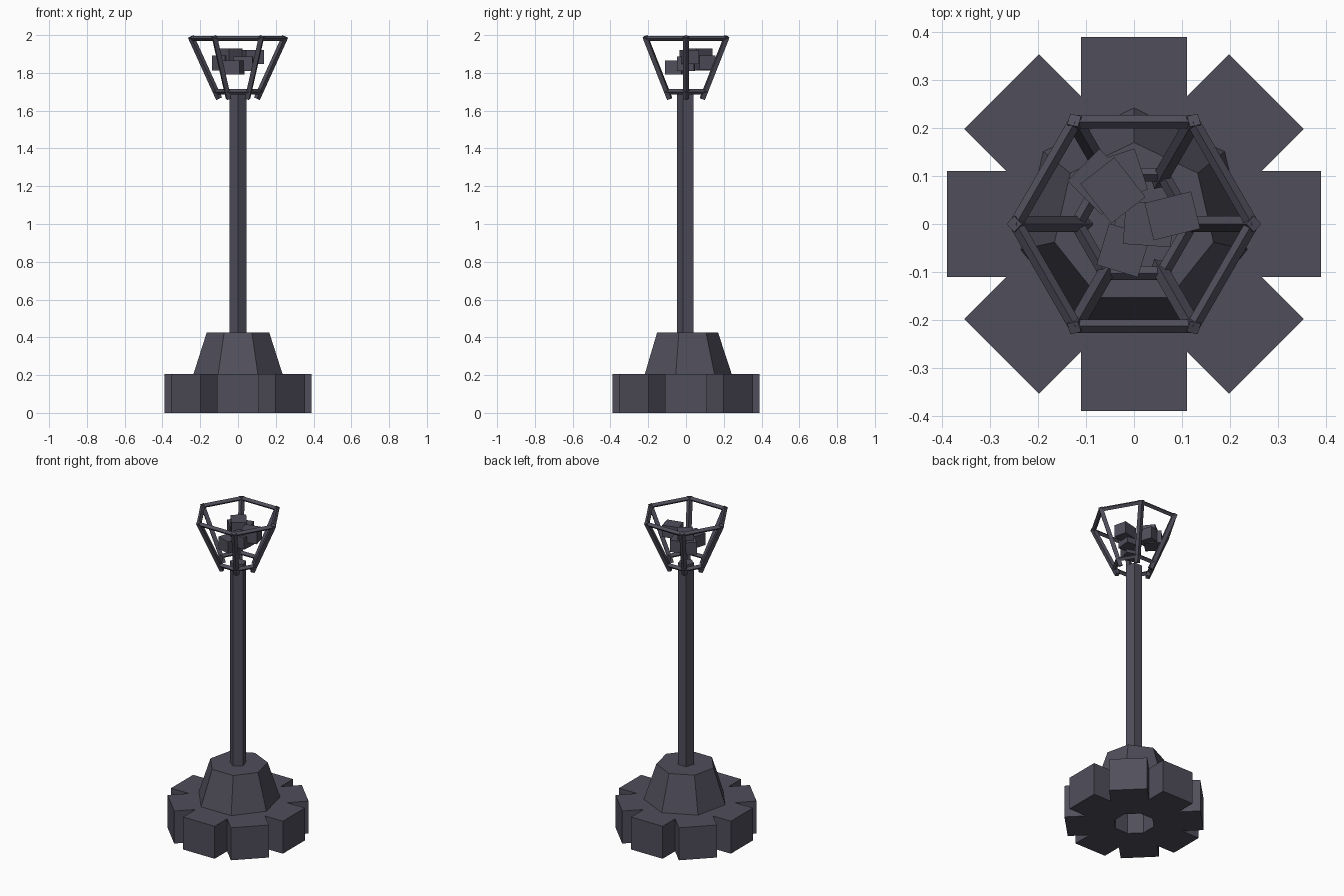
import bpy, math
from mathutils import Vector, Matrix

if "Cube" in bpy.data.objects:
    bpy.data.objects.remove(bpy.data.objects["Cube"])

iron = bpy.data.materials.new("dark iron")
iron.diffuse_color = (0.08, 0.077, 0.105, 1)
iron.use_nodes = True
iron.node_tree.nodes["Principled BSDF"].inputs["Base Color"].default_value = iron.diffuse_color


def finish(name):
    ob = bpy.context.object
    ob.name = name
    ob.data.materials.append(iron)
    return ob


def box(name, loc, size, turn):
    bpy.ops.mesh.primitive_cube_add(size=1)
    ob = finish(name)
    ob.matrix_world = (Matrix.Translation(loc) @ Matrix.Rotation(turn, 4, 'Z')
                       @ Matrix.Diagonal((*size, 1)))
    return ob


def frustum(name, sides, r1, r2, z1, z2, turn=0):
    # the first vertex of a Blender cone points to +y
    bpy.ops.mesh.primitive_cone_add(vertices=sides, radius1=r1, radius2=r2, depth=z2 - z1,
                                    location=(0, 0, (z1 + z2) / 2), rotation=(0, 0, turn))
    return finish(name)


def bar(name, a, b, r, side):
    # four-sided rod from a to b with one edge facing along "side"
    a, b = Vector(a), Vector(b)
    z = (b - a).normalized()
    y = z.cross(side).normalized()
    x = y.cross(z)
    bpy.ops.mesh.primitive_cylinder_add(vertices=4, radius=r, depth=(b - a).length)
    ob = finish(name)
    rot = Matrix((x, y, z)).transposed().to_4x4()
    ob.matrix_world = Matrix.Translation((a + b) / 2) @ rot
    return ob


def polar(r, ang, z):
    return Vector((r * math.cos(ang), r * math.sin(ang), z))


# ring of foot blocks
for i in range(8):
    ang = i * math.pi / 4
    box(f"foot_block_{i}", polar(0.25, ang, 0.1025), (0.28, 0.22, 0.205), ang)

# tapered base and pole
frustum("base_cone", 7, 0.242, 0.17, 0.205, 0.425)
frustum("pole", 5, 0.048, 0.048, 0.42, 1.695, math.pi)

# basket: slanted struts with a lower and an upper hexagonal ring
for i in range(6):
    a, b = i * math.pi / 3, (i + 1) * math.pi / 3
    bar(f"basket_strut_{i}", polar(0.10, a, 1.663), polar(0.25, a, 1.993), 0.017, polar(1, a, 0))
    for part, r, z in (("lower", 0.119, 1.70), ("upper", 0.246, 1.982)):
        bar(f"{part}_ring_bar_{i}", polar(r, a, z), polar(r, b, z), 0.014, Vector((0, 0, 1)))

# loose coals: x, y, z, width, depth, height, turn in degrees
coals = [(-0.07, 0.088, 1.852, 0.094, 0.10, 0.078, 45),
         (-0.044, 0.07, 1.892, 0.09, 0.105, 0.075, 38),
         (-0.03, 0.10, 1.855, 0.095, 0.09, 0.075, 18),
         (0.08, 0.017, 1.884, 0.10, 0.08, 0.075, 14),
         (0.03, 0.0, 1.848, 0.10, 0.09, 0.075, -4),
         (-0.022, -0.055, 1.828, 0.09, 0.09, 0.075, -17)]
for i, (x, y, z, w, d, h, t) in enumerate(coals):
    box(f"coal_{i}", (x, y, z), (w, d, h), math.radians(t))
